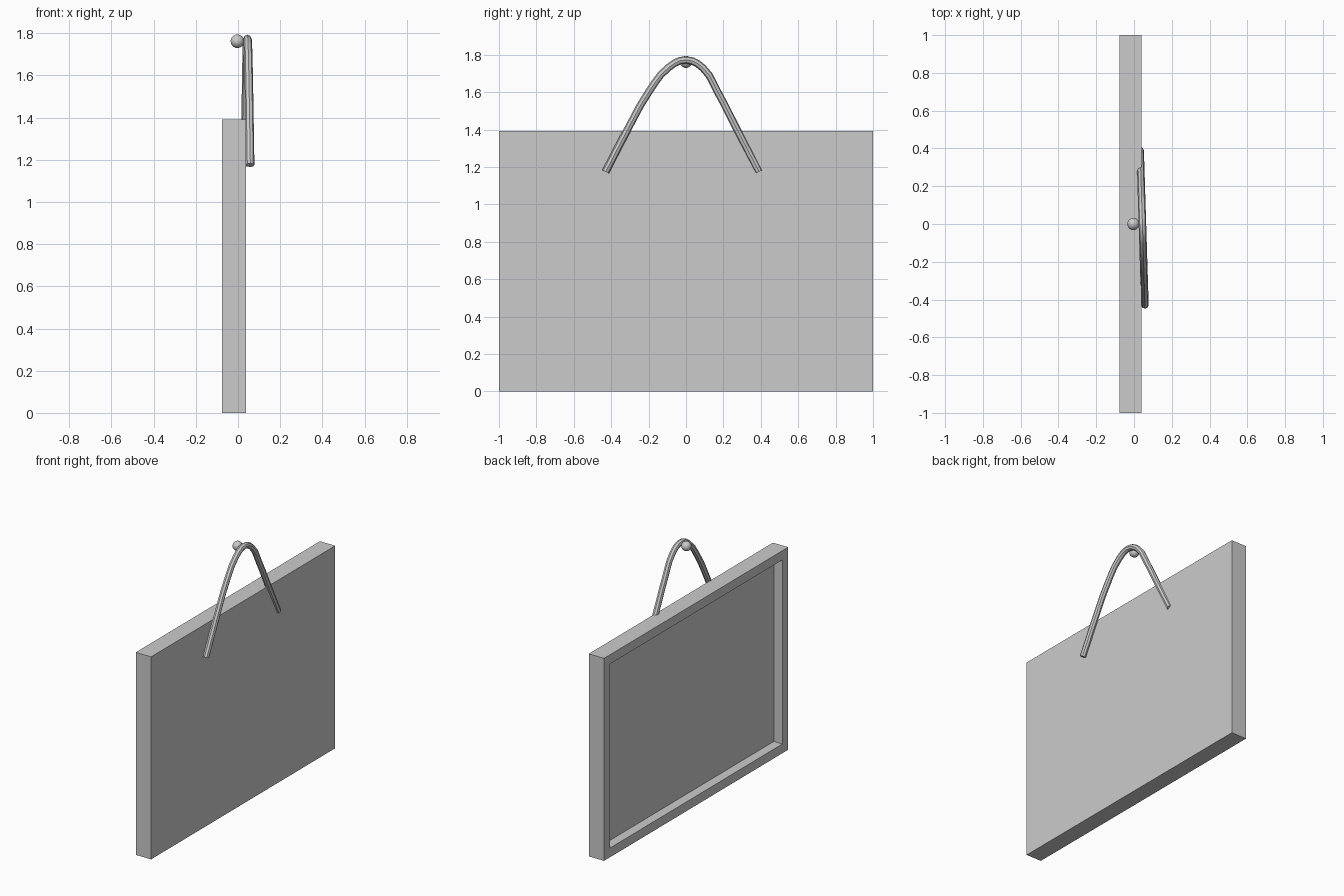
import bpy, bmesh
from mathutils import Vector

if "Cube" in bpy.data.objects:
    bpy.data.objects.remove(bpy.data.objects["Cube"])

X_BACK, X_FRONT = -0.077, 0.039   # frame thickness
HEIGHT = 1.392
BORDER, RECESS = 0.09, 0.065


def add_object(name, bm):
    mesh = bpy.data.meshes.new(name)
    bm.to_mesh(mesh)
    bm.free()
    obj = bpy.data.objects.new(name, mesh)
    bpy.context.collection.objects.link(obj)
    return obj


# Picture frame: a slab, with its -x face inset and pushed in
bm = bmesh.new()
bmesh.ops.create_cube(bm, size=1)
bmesh.ops.scale(bm, vec=(X_FRONT - X_BACK, 2, HEIGHT), verts=bm.verts)
bmesh.ops.translate(bm, vec=((X_FRONT + X_BACK) / 2, 0, HEIGHT / 2), verts=bm.verts)
face = next(f for f in bm.faces if f.normal.x < -0.9)
bmesh.ops.inset_region(bm, faces=[face], thickness=BORDER)
panel = bmesh.ops.extrude_discrete_faces(bm, faces=[face])["faces"][0]
bmesh.ops.translate(bm, vec=(RECESS, 0, 0), verts=panel.verts)
add_object("picture_frame", bm)

# Nail head that carries the cord
bm = bmesh.new()
bmesh.ops.create_uvsphere(bm, u_segments=20, v_segments=12, radius=0.032)
bmesh.ops.translate(bm, vec=(-0.003, 0, 1.762), verts=bm.verts)
for f in bm.faces:
    f.smooth = True
add_object("nail_head", bm)

# Hanging cord: slightly skewed arch looped over the nail
path = [(-0.43, 1.175), (-0.313, 1.4), (-0.2, 1.6), (-0.09, 1.735), (0, 1.773),
        (0.09, 1.73), (0.17, 1.6), (0.273, 1.4), (0.39, 1.175)]
curve = bpy.data.curves.new("hanging_cord", "CURVE")
curve.dimensions = "3D"
curve.resolution_u = 3
curve.bevel_depth = 0.02
curve.bevel_resolution = 2
curve.use_fill_caps = True
spline = curve.splines.new("BEZIER")
spline.bezier_points.add(len(path) - 1)
for point, (y, z) in zip(spline.bezier_points, path):
    point.co = Vector((0.0445 - 0.031 * y, y, z))
    point.handle_left_type = point.handle_right_type = "AUTO"
cord = bpy.data.objects.new("hanging_cord", curve)
bpy.context.collection.objects.link(cord)
bpy.context.view_layer.objects.active = cord
cord.select_set(True)
bpy.ops.object.convert(target="MESH")
bpy.ops.object.shade_smooth_by_angle()
